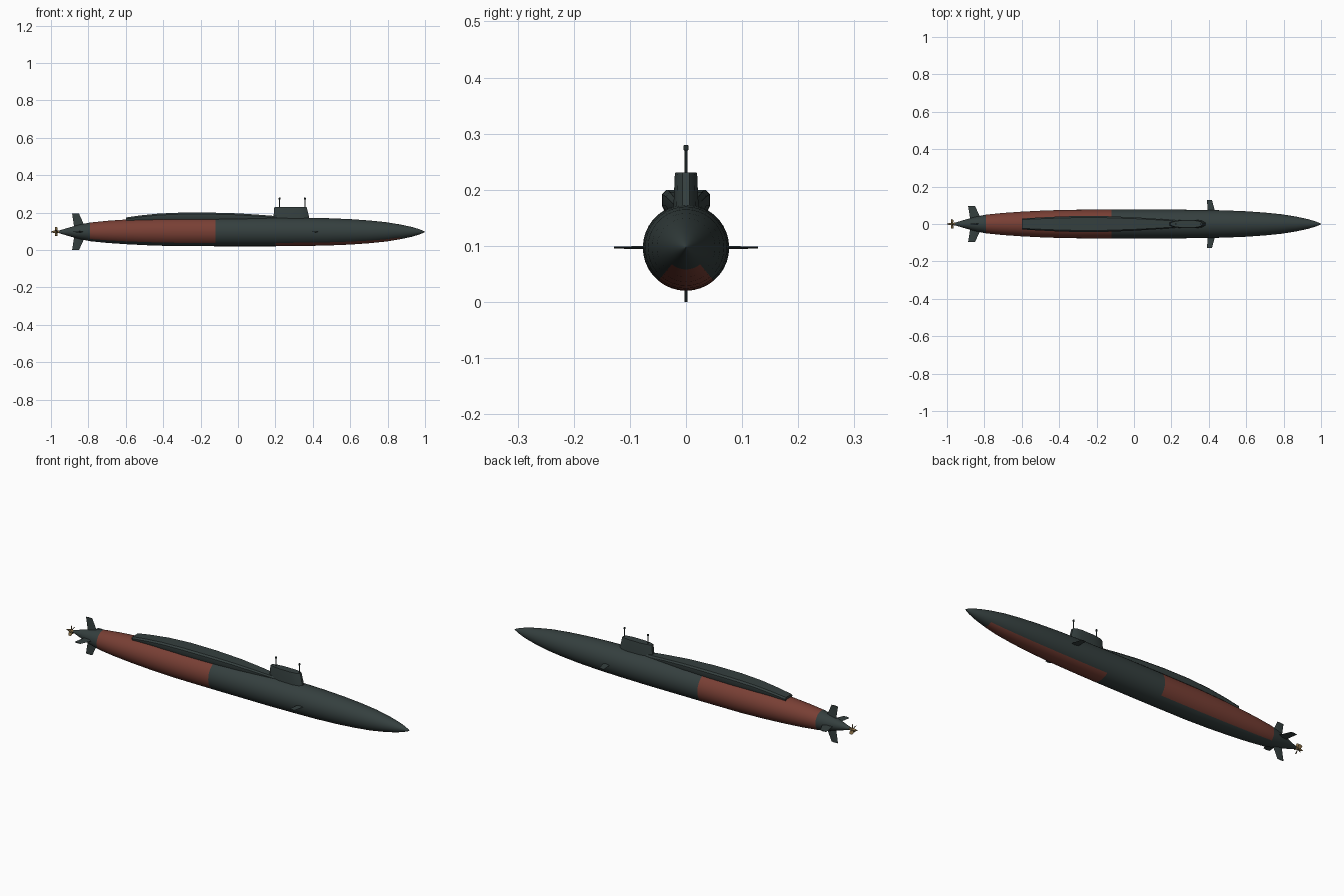
import bpy, bmesh
from math import sin, cos, pi, radians, atan2, degrees
from mathutils import Vector, Matrix

cube = bpy.data.objects.get("Cube")
if cube:
    bpy.data.objects.remove(cube, do_unlink=True)

AXIS = 0.097  # height of the hull centreline
parts = []


def material(name, rgb):
    m = bpy.data.materials.new(name)
    m.use_nodes = True
    m.diffuse_color = (*rgb, 1)
    m.node_tree.nodes["Principled BSDF"].inputs["Base Color"].default_value = (*rgb, 1)
    return m


slate = material("slate_grey", (0.035, 0.050, 0.049))
red = material("antifouling_red", (0.19, 0.05, 0.035))
bronze = material("bronze", (0.23, 0.15, 0.06))


def loft(name, sections, *mats):
    """Skin equal-sized closed sections and cap both ends."""
    bm = bmesh.new()
    rings = [[bm.verts.new(p) for p in s] for s in sections]
    for a, b in zip(rings, rings[1:]):
        for i in range(len(a)):
            j = (i + 1) % len(a)
            bm.faces.new((a[i], a[j], b[j], b[i]))
    bm.faces.new(rings[0])
    bm.faces.new(rings[-1])
    bmesh.ops.recalc_face_normals(bm, faces=bm.faces[:])
    mesh = bpy.data.meshes.new(name)
    bm.to_mesh(mesh)
    bm.free()
    for m in mats:
        mesh.materials.append(m)
    ob = bpy.data.objects.new(name, mesh)
    bpy.context.collection.objects.link(ob)
    parts.append(ob)
    return ob


def ring(x, r, n):
    return [(x, r * cos(2 * pi * i / n), AXIS + r * sin(2 * pi * i / n)) for i in range(n)]


def upright(name, x, y, profile, n, mat):
    """Turned part standing upright; profile is (z, radius)."""
    return loft(name, [[(x + r * cos(2 * pi * i / n), y + r * sin(2 * pi * i / n), z)
                        for i in range(n)] for z, r in profile], mat)


def fin(name, angle, root, tip, thick):
    """Swept fin; root and tip are (trailing x, leading x, radius)."""
    def section(aft, fore, r, t):
        mid = aft + 0.6 * (fore - aft)
        pts = [(aft, 0), (mid, -t), (fore, 0), (mid, t)]
        rot = Matrix.Rotation(radians(angle), 3, 'X')
        return [rot @ Vector((x, r, z)) + Vector((0, 0, AXIS)) for x, z in pts]
    loft(name, [section(*root, thick), section(*tip, thick * 0.6)], slate)


# Hull: turned body with red panels on the aft flanks and the forward belly
profile = [(-0.96, 0.006), (-0.90, 0.024), (-0.85, 0.038), (-0.79, 0.050), (-0.70, 0.059),
           (-0.60, 0.066), (-0.48, 0.072), (-0.35, 0.076), (-0.12, 0.077), (0.2, 0.077),
           (0.35, 0.0755), (0.48, 0.073), (0.60, 0.068), (0.70, 0.061), (0.79, 0.052),
           (0.87, 0.039), (0.93, 0.026), (0.97, 0.014), (0.99, 0.006), (1.0, 0.001)]
hull = loft("hull", [ring(x, r, 36) for x, r in profile], slate, red)
for f in hull.data.polygons:
    c = f.center
    belly = -130 < degrees(atan2(c.z - AXIS, c.y)) < -50
    if (-0.79 < c.x < -0.12 and not belly) or (0.2 < c.x < 0.87 and belly):
        f.material_index = 1


# Raised deck casing behind the sail: (x, half width, top height)
def casing_section(x, w, top):
    low = 0.155 if x > -0.59 else 0.148
    half = [(w * 0.8, low), (w, low + 0.016), (w, top - 0.010), (w * 0.8, top - 0.002)]
    return [(x, y, z) for y, z in half] + [(x, -y, z) for y, z in reversed(half)]


casing = [(-0.60, 0.029, 0.176), (-0.52, 0.034, 0.187), (-0.42, 0.039, 0.197),
          (-0.30, 0.043, 0.202), (-0.15, 0.042, 0.202), (0.0, 0.036, 0.198),
          (0.12, 0.028, 0.190), (0.22, 0.020, 0.182)]
loft("deck_casing", [casing_section(*s) for s in casing], slate)


# Sail with a rounded leading edge and tapered trailing edge
def sail_section(z, aft, fore, w):
    n = fore - aft
    half = [(0, 0.35), (0.12, 0.75), (0.35, 1), (0.75, 1), (0.92, 0.75), (1, 0.3)]
    side = [(aft + n * t, w * k, z) for t, k in half]
    return side + [(x, -y, z) for x, y, z in reversed(side)]


loft("sail", [sail_section(0.155, 0.188, 0.385, 0.023), sail_section(0.226, 0.194, 0.368, 0.020),
              sail_section(0.231, 0.196, 0.365, 0.019)], slate)

# Masts with small heads
for name, x in (("aft_mast", 0.222), ("forward_mast", 0.358)):
    upright(name, x, 0, [(0.22, 0.0025), (0.27, 0.0025), (0.271, 0.0045),
                         (0.279, 0.0045), (0.280, 0.003)], 8, slate)

# Bow planes
for name, angle in (("left_bow_plane", 0), ("right_bow_plane", 180)):
    fin(name, angle, (0.395, 0.435, 0.06), (0.39, 0.417, 0.128), 0.003)

# Cross-shaped tail fins
for name, angle in (("left_stern_plane", 0), ("upper_rudder", 90),
                    ("right_stern_plane", 180), ("lower_rudder", 270)):
    fin(name, angle, (-0.875, -0.815, 0.02), (-0.887, -0.85, 0.097), 0.004)

# Propeller: hub and twisted blades
loft("propeller_hub", [ring(-0.95, 0.007, 12), ring(-0.985, 0.006, 12), ring(-1.0, 0.002, 12)], bronze)
for k in range(5):
    rot = Matrix.Rotation(2 * pi * k / 5 + pi / 2, 3, 'X')
    sections = []
    for r, w, twist in ((0.004, 0.006, 55), (0.016, 0.010, 40), (0.026, 0.006, 30)):
        t = radians(twist)
        along, across = Vector((cos(t), 0, sin(t))), Vector((-sin(t), 0, cos(t)))
        mid = Vector((-0.972, r, 0))
        sections.append([rot @ (mid + along * a * w + across * b) + Vector((0, 0, AXIS))
                         for a, b in ((-1, 0), (0, -0.001), (1, 0), (0, 0.001))])
    loft(f"propeller_blade_{k + 1}", sections, bronze)

# Smooth shading with sharp edges kept
bpy.ops.object.select_all(action='DESELECT')
for ob in parts:
    ob.select_set(True)
bpy.context.view_layer.objects.active = hull
bpy.ops.object.shade_smooth_by_angle(angle=radians(30))
